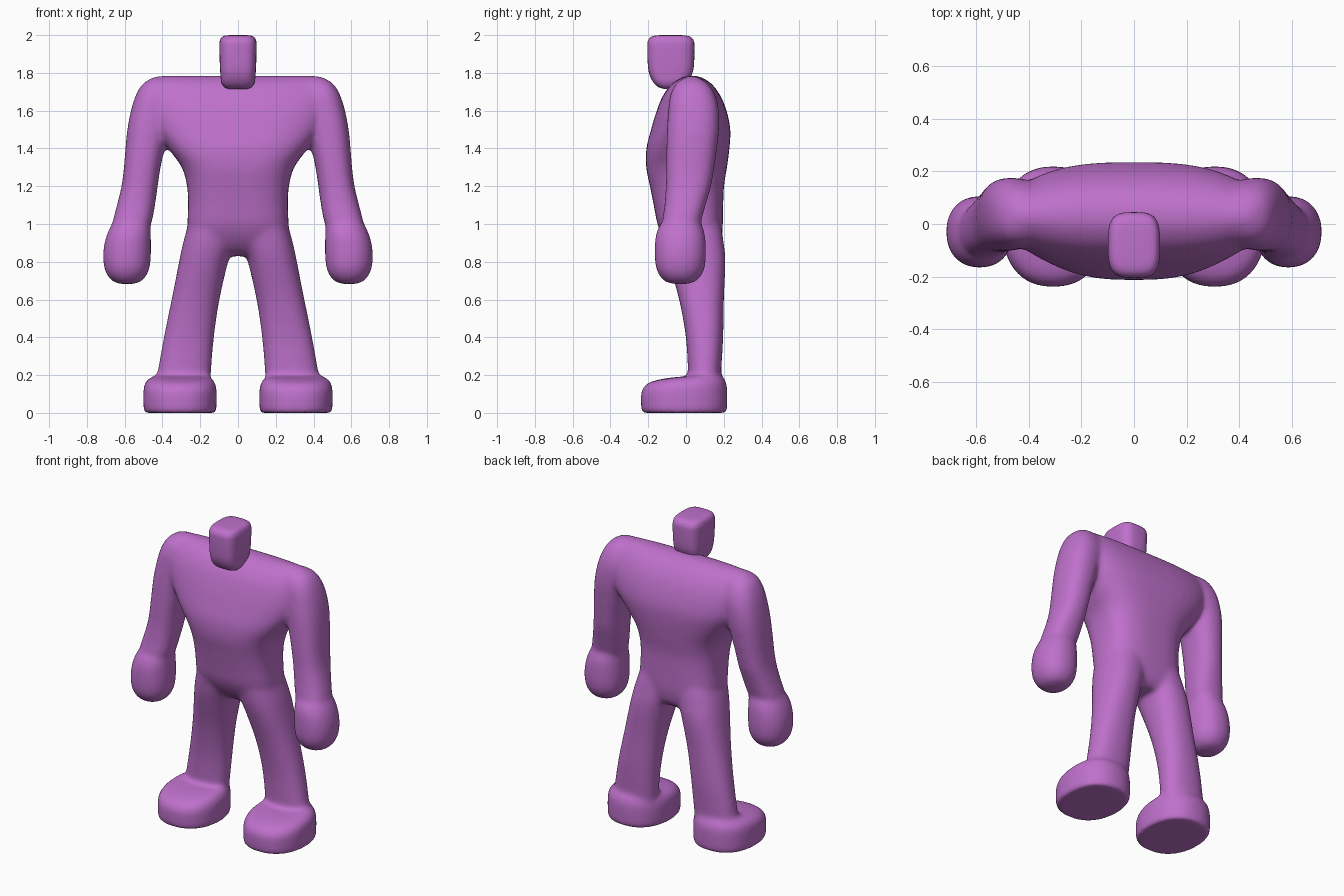
import bpy, bmesh, math

purple = bpy.data.materials.new("purple")
purple.diffuse_color = (0.52, 0.165, 0.60, 1)


def refine(rings, steps=4):
    """Catmull-Rom interpolation between rings for a curved profile."""
    rings = [tuple(r) + (0,) * (6 - len(r)) for r in rings]
    out = []
    for i in range(len(rings) - 1):
        p0, p1 = rings[max(i - 1, 0)], rings[i]
        p2, p3 = rings[i + 1], rings[min(i + 2, len(rings) - 1)]
        for k in range(steps):
            t = k / steps
            out.append([0.5 * (2 * b + (c - a) * t + (2 * a - 5 * b + 4 * c - d) * t * t
                               + (3 * b - a - 3 * c + d) * t ** 3)
                        for a, b, c, d in zip(p0, p1, p2, p3)])
    return out + [rings[-1]]


def add_loft(bm, rings, power, side=1, n=40):
    """Skin superellipse rings (z, centre x, centre y, half x, half y, tilt)."""
    loops = []
    for z, cx, cy, hx, hy, tilt in refine(rings):
        loop = []
        for i in range(n):
            a = 2 * math.pi * i / n
            c, s = math.cos(a), math.sin(a)
            dx = hx * math.copysign(abs(c) ** (2 / power), c)
            dy = hy * math.copysign(abs(s) ** (2 / power), s)
            loop.append(bm.verts.new((side * (cx + dx), cy + dy, z + tilt * dy)))
        loops.append(loop)
    for a, b in zip(loops, loops[1:]):
        for i in range(n):
            j = (i + 1) % n
            bm.faces.new((a[i], a[j], b[j], b[i]))
    bm.faces.new(loops[0])
    bm.faces.new(loops[-1])


def finish(bm, name, angle=60):
    bmesh.ops.recalc_face_normals(bm, faces=bm.faces)
    mesh = bpy.data.meshes.new(name)
    bm.to_mesh(mesh)
    bm.free()
    mesh.materials.append(purple)
    ob = bpy.data.objects.new(name, mesh)
    bpy.context.collection.objects.link(ob)
    bpy.ops.object.select_all(action='DESELECT')
    ob.select_set(True)
    bpy.context.view_layer.objects.active = ob
    bpy.ops.object.shade_smooth_by_angle(angle=math.radians(angle))
    return ob


# Torso: broad flat shoulders narrowing to the waist
torso = [
    (0.83, 0, 0.06, 0.14, 0.08), (0.87, 0, 0.05, 0.21, 0.125),
    (0.93, 0, 0.035, 0.26, 0.155), (1.0, 0, 0.022, 0.268, 0.173),
    (1.1, 0, 0.013, 0.264, 0.184), (1.2, 0, 0.005, 0.270, 0.196),
    (1.3, 0, 0.003, 0.298, 0.214), (1.4, 0, 0.01, 0.37, 0.22),
    (1.5, 0, 0.025, 0.44, 0.21), (1.6, 0, 0.03, 0.48, 0.185),
    (1.68, 0, 0.03, 0.49, 0.152), (1.74, 0, 0.03, 0.48, 0.108),
    (1.77, 0, 0.03, 0.46, 0.065), (1.785, 0, 0.03, 0.43, 0.028),
]
# Arm: from the rounded shoulder to inside the hand
arm = [
    (0.92, 0.575, -0.03, 0.07, 0.07), (1.0, 0.562, -0.025, 0.102, 0.10),
    (1.1, 0.54, -0.005, 0.101, 0.109), (1.2, 0.521, 0.013, 0.096, 0.12),
    (1.3, 0.507, 0.022, 0.097, 0.128), (1.4, 0.492, 0.03, 0.104, 0.134),
    (1.5, 0.476, 0.037, 0.11, 0.138), (1.6, 0.455, 0.04, 0.112, 0.134),
    (1.68, 0.437, 0.036, 0.105, 0.12), (1.74, 0.425, 0.032, 0.082, 0.088),
    (1.775, 0.41, 0.03, 0.045, 0.04),
]
# Leg: from inside the hips to inside the foot
leg = [
    (0.1, 0.295, 0.095, 0.14, 0.085), (0.2, 0.286, 0.098, 0.142, 0.087),
    (0.4, 0.26, 0.098, 0.133, 0.099), (0.6, 0.225, 0.082, 0.127, 0.119),
    (0.8, 0.182, 0.058, 0.13, 0.151), (0.9, 0.155, 0.042, 0.136, 0.158),
    (1.0, 0.135, 0.028, 0.126, 0.155), (1.1, 0.115, 0.018, 0.10, 0.13),
]
# Hand: plump mitt
hand = [
    (0.682, 0.588, -0.03, 0.03, 0.03), (0.692, 0.588, -0.03, 0.068, 0.075),
    (0.72, 0.588, -0.03, 0.099, 0.106), (0.76, 0.588, -0.03, 0.118, 0.127),
    (0.81, 0.588, -0.03, 0.126, 0.135), (0.87, 0.586, -0.03, 0.126, 0.136),
    (0.93, 0.58, -0.03, 0.119, 0.132), (0.98, 0.571, -0.028, 0.108, 0.119),
    (1.01, 0.565, -0.025, 0.095, 0.098), (1.025, 0.562, -0.022, 0.07, 0.06),
]
# Foot: oval shoe with a flat sole and a top sloping to the toe
foot = [
    (0.0, 0.307, -0.01, 0.189, 0.222), (0.008, 0.307, -0.01, 0.193, 0.227),
    (0.06, 0.307, -0.01, 0.194, 0.229), (0.12, 0.307, -0.01, 0.194, 0.228, 0.05),
    (0.152, 0.307, -0.008, 0.188, 0.218, 0.08), (0.176, 0.305, -0.004, 0.172, 0.196, 0.09),
    (0.19, 0.302, 0.005, 0.147, 0.157, 0.10), (0.195, 0.298, 0.02, 0.10, 0.10, 0.08),
]

# Body: the limbs and torso melt into a single smooth skin
bm = bmesh.new()
add_loft(bm, torso, 2.8)
for side in (1, -1):
    add_loft(bm, arm, 2.4, side)
    add_loft(bm, leg, 2.3, side)
    add_loft(bm, hand, 2.2, side)
    add_loft(bm, foot, 2.3, side)
body = finish(bm, "body", 180)
remesh = body.modifiers.new("blend", 'REMESH')
remesh.mode = 'VOXEL'
remesh.voxel_size = 0.012
remesh.use_smooth_shade = True
smooth = body.modifiers.new("soften", 'SMOOTH')
smooth.factor = 0.5
smooth.iterations = 20

# Head: rounded block tapering to the chin
head = [
    (1.715, 0, -0.085, 0.05, 0.03), (1.725, 0, -0.085, 0.072, 0.062),
    (1.75, 0, -0.083, 0.088, 0.09), (1.79, 0, -0.081, 0.093, 0.112),
    (1.84, 0, -0.08, 0.096, 0.122), (1.94, 0, -0.08, 0.099, 0.125),
    (1.97, 0, -0.08, 0.096, 0.121), (1.988, 0, -0.08, 0.087, 0.108),
    (1.997, 0, -0.08, 0.07, 0.085), (2.0, 0, -0.08, 0.04, 0.05),
]
bm = bmesh.new()
add_loft(bm, head, 3.4)
finish(bm, "head")
